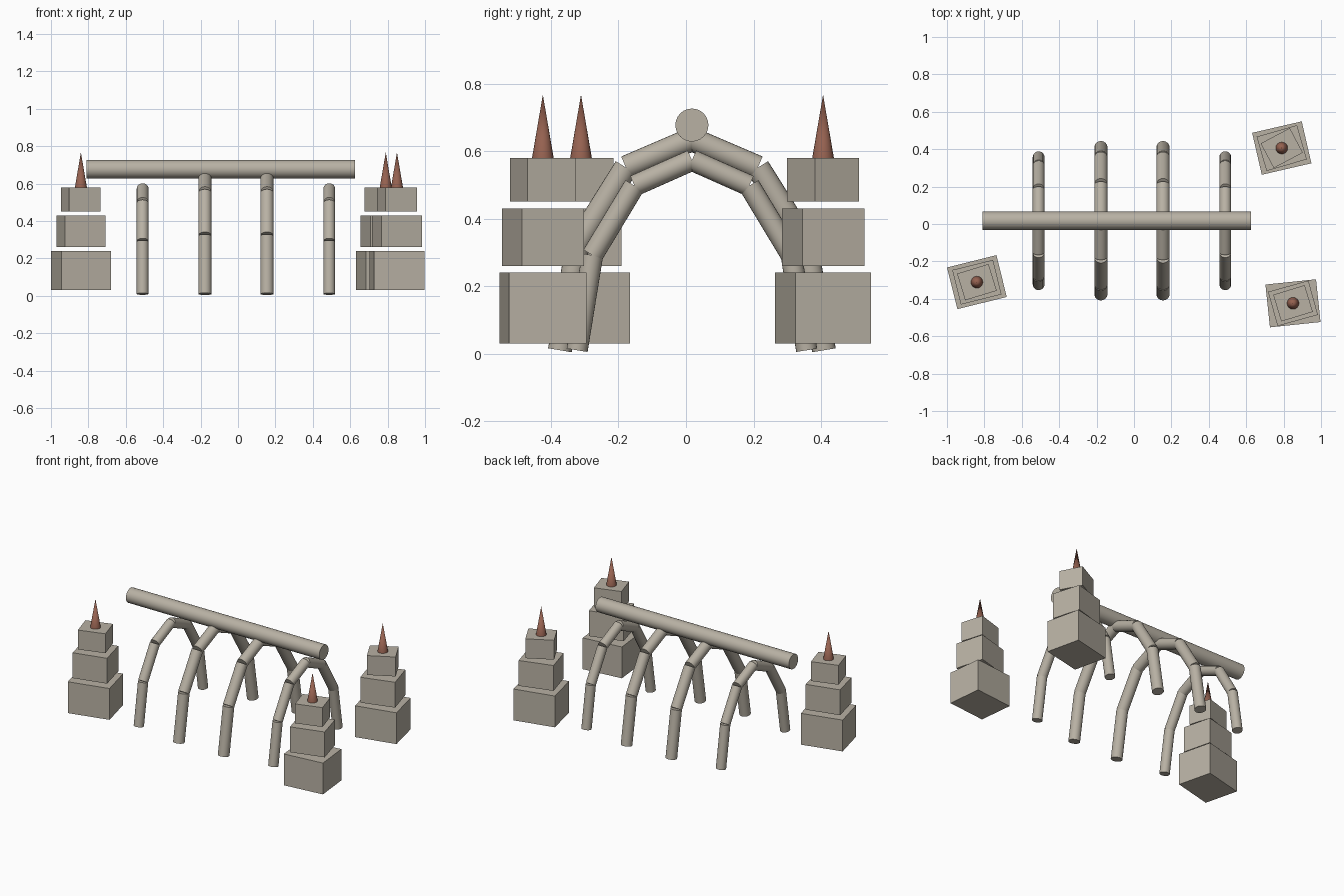
import bpy
from math import sin, cos, radians
from mathutils import Vector

if "Cube" in bpy.data.objects:
    bpy.data.objects.remove(bpy.data.objects["Cube"])


def material(name, rgb):
    m = bpy.data.materials.new(name)
    m.diffuse_color = (*rgb, 1)
    m.use_nodes = True
    m.node_tree.nodes["Principled BSDF"].inputs["Base Color"].default_value = m.diffuse_color
    return m


BONE = material("pale_stone", (0.48, 0.44, 0.37))
RUST = material("rust_red", (0.30, 0.12, 0.08))


def finish(name, mat, smooth=False):
    ob = bpy.context.object
    ob.name = name
    ob.data.materials.append(mat)
    if smooth:
        bpy.ops.object.shade_smooth_by_angle(angle=radians(40))
    return ob


def rod(name, a, b, r):
    a, b = Vector(a), Vector(b)
    d = b - a
    bpy.ops.mesh.primitive_cylinder_add(
        vertices=24, radius=r, depth=d.length, location=(a + b) / 2,
        rotation=d.to_track_quat('Z', 'Y').to_euler())
    return finish(name, BONE, True)


CY = 0.0175

# Long spine across the top
rod("spine", (-0.81, CY, 0.677), (0.625, CY, 0.677), 0.049)

# Arched ribs: six straight segments along a half ellipse
for i, (x, half, rise, r) in enumerate([
        (-0.51, 0.34, 0.563, 0.0315), (-0.177, 0.391, 0.625, 0.0355),
        (0.155, 0.391, 0.625, 0.0355), (0.488, 0.34, 0.563, 0.0315)]):
    pts = [(x, CY - half * cos(radians(30 * k)), 0.01 + rise * sin(radians(30 * k)))
           for k in range(7)]
    for k in range(6):
        rod(f"rib_{i + 1}_segment_{k + 1}", pts[k], pts[k + 1], r)

# Stacked block cairns, each with a spike on top
BLOCKS = [(0.272, 0.23, 0.03, 0.24), (0.224, 0.19, 0.26, 0.43), (0.176, 0.149, 0.45, 0.58)]
CAIRNS = [(-0.84, -0.311, (14, 14, 17)), (0.79, 0.406, (13, 16, 28)), (0.85, -0.424, (6, 15.5, 17))]
for i, (x, y, turns) in enumerate(CAIRNS):
    for j, ((w, d, z0, z1), turn) in enumerate(zip(BLOCKS, turns)):
        bpy.ops.mesh.primitive_cube_add(size=1, location=(x, y, (z0 + z1) / 2),
                                        rotation=(0, 0, radians(turn)))
        bpy.context.object.scale = (w, d, z1 - z0)
        finish(f"cairn_{i + 1}_block_{j + 1}", BONE)
    bpy.ops.mesh.primitive_cone_add(vertices=16, radius1=0.032, radius2=0, depth=0.187,
                                    location=(x, y, 0.6735))
    finish(f"cairn_{i + 1}_spike", RUST, True)
